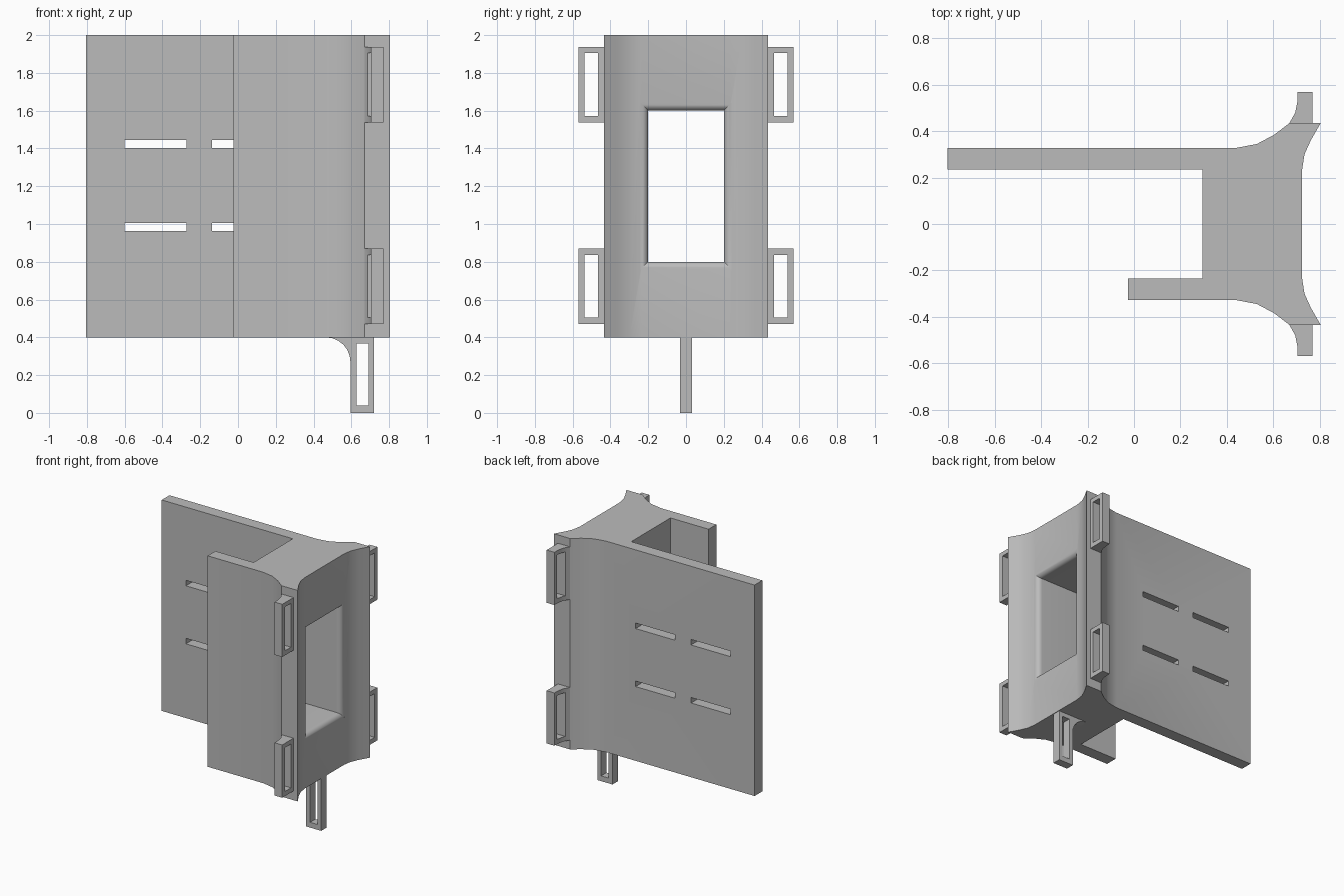
import bpy, bmesh, math
from mathutils import Vector

if "Cube" in bpy.data.objects:
    bpy.data.objects.remove(bpy.data.objects["Cube"], do_unlink=True)

grey = bpy.data.materials.new("plain_grey")
grey.use_nodes = True
grey.diffuse_color = (0.5, 0.5, 0.5, 1)
grey.node_tree.nodes["Principled BSDF"].inputs["Base Color"].default_value = (0.5, 0.5, 0.5, 1)


def loft(name, rings):
    """Skin a list of equal-length point rings into a closed solid."""
    bm = bmesh.new()
    loops = [[bm.verts.new(p) for p in ring] for ring in rings]
    for a, b in zip(loops, loops[1:]):
        for i in range(len(a)):
            j = (i + 1) % len(a)
            bm.faces.new((a[i], a[j], b[j], b[i]))
    bm.faces.new(loops[0])
    bm.faces.new(loops[-1])
    bmesh.ops.recalc_face_normals(bm, faces=bm.faces[:])
    mesh = bpy.data.meshes.new(name)
    bm.to_mesh(mesh)
    bm.free()
    mesh.materials.append(grey)
    ob = bpy.data.objects.new(name, mesh)
    bpy.context.collection.objects.link(ob)
    return ob


def prism_z(name, pts, z0, z1):
    return loft(name, [[(x, y, z) for x, y in pts] for z in (z0, z1)])


def box(name, x, y, z):
    return prism_z(name, [(x[0], y[0]), (x[1], y[0]), (x[1], y[1]), (x[0], y[1])], *z)


def cut(target, cutters):
    """Subtract the cutters, bake the result and discard the cutters."""
    for c in cutters:
        c.hide_render = True
        m = target.modifiers.new("cut", 'BOOLEAN')
        m.operation, m.solver, m.object = 'DIFFERENCE', 'EXACT', c
    bpy.context.view_layer.update()
    dg = bpy.context.evaluated_depsgraph_get()
    baked = bpy.data.meshes.new_from_object(target.evaluated_get(dg))
    target.modifiers.clear()
    target.data = baked
    for c in cutters:
        bpy.data.objects.remove(c, do_unlink=True)


def arc(cx, cy, r, a0, a1, n=6):
    angles = [math.radians(a0 + (a1 - a0) * i / n) for i in range(n + 1)]
    return [(cx + r * math.cos(a), cy + r * math.sin(a)) for a in angles]


# Body: long back plate, short front plate and the flared block joining them
flare = [(0.44, 0.328), (0.53, 0.345), (0.605, 0.385), (0.67, 0.435),
         (0.805, 0.435), (0.762, 0.36), (0.735, 0.30), (0.725, 0.235)]
outline = [(-0.805, 0.235), (-0.805, 0.328)] + flare
outline += [(x, -y) for x, y in reversed(flare)]
outline += [(-0.025, -0.328), (-0.025, -0.235), (0.295, -0.235), (0.295, 0.235)]
body = prism_z("body", outline, 0.4, 2.0)

# Window through the block, with a rounded outer rim
RIM = 0.04
stations = [(0.2, 0)]
stations += [(0.725 - RIM + RIM * math.sin(t), RIM * (1 - math.cos(t)))
             for t in (math.radians(15 * i) for i in range(7))]
stations += [(0.9, RIM)]
window = loft("window_cutter", [
    [(x, -0.2 - g, 0.8 - g), (x, 0.2 + g, 0.8 - g),
     (x, 0.2 + g, 1.6 + g), (x, -0.2 - g, 1.6 + g)] for x, g in stations])

# Strap slots in the back plate
slots = [box("slot_cutter", (x, x + 0.33), (0.15, 0.4), (z, z + 0.042))
         for x in (-0.602, -0.137) for z in (0.963, 1.403)]
cut(body, [window] + slots)
parts = [body]

# Side strap loops, two on the front and two on the back
loop_outline = [(0.67, 0.435), (0.695, 0.48), (0.705, 0.53), (0.705, 0.57),
                (0.77, 0.57), (0.77, 0.435)]
for side, s in (("front", -1), ("back", 1)):
    for level, z in (("lower", 0.47), ("upper", 1.537)):
        loop = prism_z(f"{side}_{level}_strap_loop",
                       [(x, s * y) for x, y in loop_outline], z, z + 0.4)
        hole = box("hole_cutter", (0.6, 0.9), sorted((s * 0.465, s * 0.537)),
                   (z + 0.035, z + 0.367))
        cut(loop, [hole])
        parts.append(loop)

# Bottom strap loop with a curved gusset under the block
gusset = [(0.72, 0.4), (0.72, 0.0), (0.595, 0.0)] + arc(0.465, 0.27, 0.13, 0, 90)
bottom = loft("bottom_strap_loop", [[(x, y, z) for x, z in gusset] for y in (-0.032, 0.032)])
cut(bottom, [box("hole_cutter", (0.627, 0.69), (-0.2, 0.2), (0.04, 0.367))])
parts.append(bottom)

# Smooth the curved faces, keep edges crisp
bpy.ops.object.select_all(action='DESELECT')
for ob in parts:
    ob.select_set(True)
bpy.context.view_layer.objects.active = body
bpy.ops.object.shade_smooth_by_angle(angle=math.radians(25))
